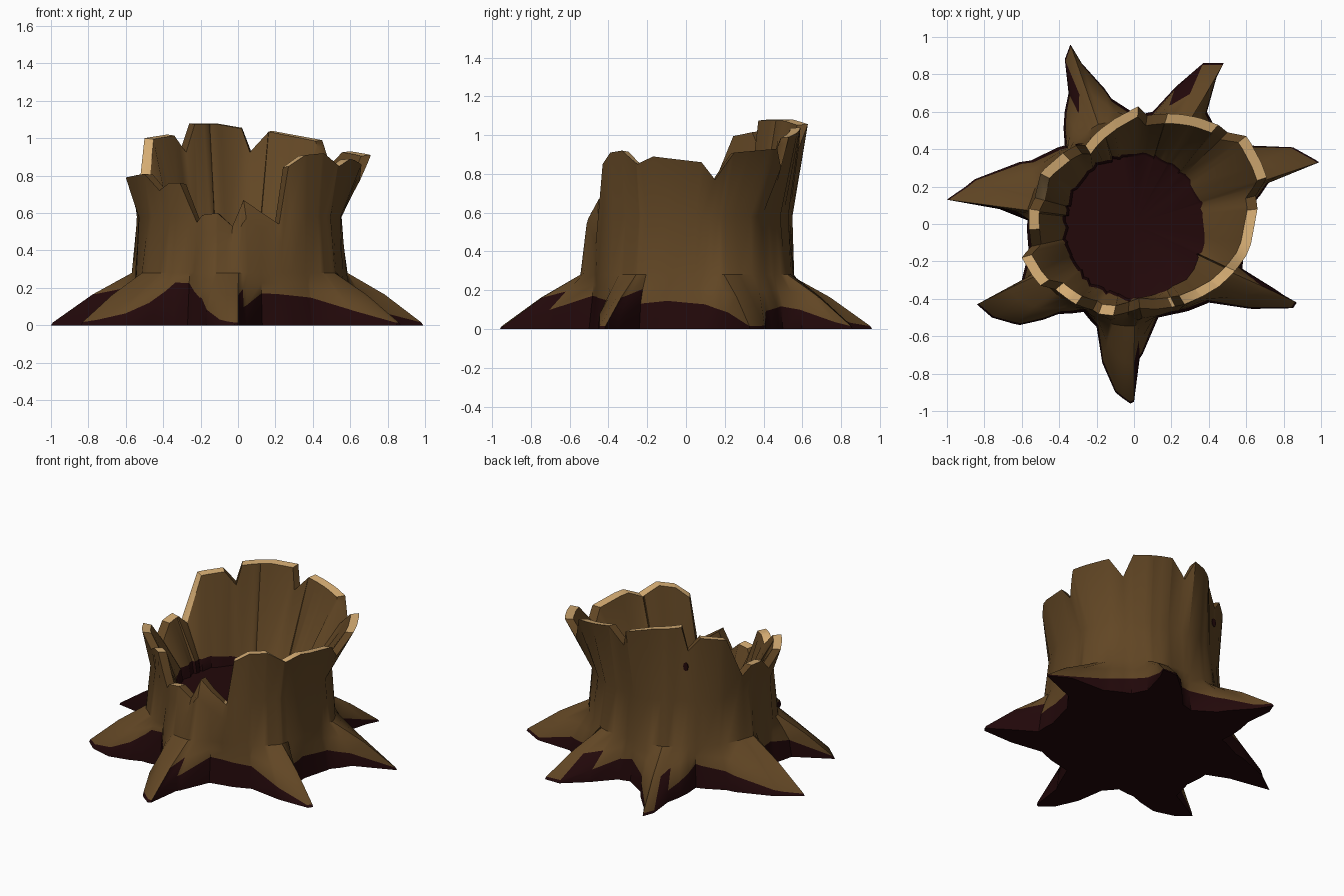
import bpy
import bmesh
import math
import random
from mathutils import Vector

random.seed(4)
cube = bpy.data.objects.get("Cube")
if cube:
    bpy.data.objects.remove(cube, do_unlink=True)


def make_material(name, colour):
    material = bpy.data.materials.new(name)
    material.use_nodes = True
    material.diffuse_color = (*colour, 1)
    shader = material.node_tree.nodes["Principled BSDF"]
    shader.inputs["Base Color"].default_value = (*colour, 1)
    shader.inputs["Roughness"].default_value = 0.9
    return material


bark = make_material("bark brown", (0.122, 0.062, 0.018))
soil = make_material("dark hollow", (0.016, 0.0025, 0.003))
wood = make_material("pale cut wood", (0.66, 0.41, 0.17))
BARK, SOIL, WOOD = range(3)

# Ground outline of the seven spreading roots (x, y)
root_outline = [
    (.58, -.1), (.63, .1), (.72, .22), (.99, .33), (.85, .41), (.6, .42),
    (.44, .5), (.39, .6), (.44, .78), (.48, .86), (.37, .86), (.22, .73),
    (.1, .6), (.02, .58), (-.12, .67), (-.28, .86), (-.34, .96), (-.37, .88),
    (-.35, .7), (-.37, .42), (-.55, .34), (-.85, .24), (-.9, .2), (-1, .13),
    (-.72, .08), (-.57, .02), (-.56, -.15), (-.6, -.3), (-.84, -.43),
    (-.76, -.5), (-.61, -.54), (-.4, -.48), (-.27, -.47), (-.2, -.55),
    (-.17, -.74), (-.1, -.9), (-.02, -.96), (0, -.95), (.03, -.72),
    (.13, -.5), (.22, -.48), (.4, -.42), (.6, -.45), (.85, -.45),
    (.87, -.42), (.8, -.38), (.58, -.24)]

# Broken upper edge (x, y, z)
broken_rim = [
    (.66, .08, .86), (.65, .15, .77), (.71, .25, .91), (.6, .47, .93),
    (.5, .49, .83), (.45, .53, .99), (.18, .59, 1.04), (.07, .58, .93),
    (.02, .63, 1.06), (-.12, .55, 1.08), (-.26, .42, 1.08), (-.31, .42, .93),
    (-.38, .38, 1.02), (-.5, .27, 1), (-.53, .14, .71), (-.56, .08, .77),
    (-.56, -.03, .76), (-.55, -.12, .67), (-.6, -.18, .79), (-.5, -.33, .81),
    (-.42, -.35, .72), (-.37, -.39, .76), (-.31, -.43, .76), (-.22, -.46, .55),
    (-.19, -.48, .59), (-.11, -.49, .6), (-.03, -.47, .53), (.03, -.45, .67),
    (.22, -.44, .54), (.27, -.43, .85), (.36, -.39, .91), (.46, -.33, .92),
    (.54, -.25, .85), (.6, -.17, .89)]


def to_polar(points):
    """Sorted list of (angle, radius, remaining values)."""
    return sorted((math.atan2(p[1], p[0]) % math.tau, math.hypot(p[0], p[1]), *p[2:])
                  for p in points)


def sample(table, angle):
    """Interpolate the values of a closed polar table."""
    first, last = table[0], table[-1]
    closed = ([(last[0] - math.tau, *last[1:])] + table
              + [(first[0] + math.tau, *first[1:])])
    for a, b in zip(closed, closed[1:]):
        if a[0] <= angle <= b[0]:
            t = (angle - a[0]) / max(b[0] - a[0], 1e-6)
            return [u + (v - u) * t for u, v in zip(a[1:], b[1:])]


def relax(values, rounds):
    """Even out the spacing of sorted angles around the circle."""
    for _ in range(rounds):
        before = [values[-1] - math.tau] + values[:-1]
        after = values[1:] + [values[0] + math.tau]
        values = [(a + 2 * v + b) / 4 for a, v, b in zip(before, values, after)]
    return values


def column_profile(angle):
    """(relaxation, radius, height) from the ground up the bark and down inside."""
    foot, = sample(roots, angle)
    rim, height = sample(rims, angle)
    waist = 0.535 + 0.25 * (rim - 0.56)
    # Dark skirt, with a taller stain in one cleft at the front
    stain = 0.1 * max(0, 1 - abs(angle - 4.12) / 0.2)
    skirt = foot - 0.01 - 0.02 * max(0, 0.95 - foot)
    skirt_top = 0.015 + 0.36 * max(0, 0.95 - foot) + stain
    flare = min(waist + 0.02 + 0.04 * (foot - 0.6), skirt - 0.005)
    bulge = 0.04 * max(0, foot - 0.6)
    hollow = 0.375 + 0.03 * max(0, -math.sin(angle)) + random.uniform(-.012, .012)
    return [
        (0, foot, 0),
        (0, skirt, skirt_top),
        (0.1, (skirt + flare) / 2, (skirt_top + 0.28) / 2 + bulge),
        (0.5, flare, 0.28),
        (0.3, waist + random.uniform(-.01, .006), min(0.58, height - 0.1)),
        (0, rim, height),
        (0, rim - 0.055, height - 0.005),
        (0, hollow, 0.43 + 0.07 * max(0, -math.cos(angle))),
        (0, hollow - 0.015, 0.42)]


roots, rims = to_polar(root_outline), to_polar(broken_rim)
angles = []
for angle in sorted(entry[0] for entry in roots + rims):
    if not angles or angle - angles[-1] > 0.003:
        angles.append(angle)

# Hollow trunk with its roots, lofted column by column
bm = bmesh.new()
columns = []
for angle, even in zip(angles, relax(angles, 3)):
    column = []
    for blend, radius, z in column_profile(angle):
        turn = angle + blend * (even - angle)
        column.append(bm.verts.new((radius * math.cos(turn), radius * math.sin(turn), z)))
    columns.append(column)
underside = bm.verts.new((0, 0, 0))
floor_centre = bm.verts.new((0, 0, 0.42))
SKIRT, FLANK, CUT, HOLLOW = 0, 1, 5, 7
spans = [b - a for a, b in zip(angles, angles[1:] + [angles[0] + math.tau])]
for angle, span, left, right in zip(angles, spans, columns, columns[1:] + columns[:1]):
    # One side of each root falls away steeply and stays dark
    drop = (left[0].co.length - right[0].co.length) / span
    for ring in range(len(left) - 1):
        face = bm.faces.new((left[ring], right[ring], right[ring + 1], left[ring + 1]))
        if ring in (SKIRT, HOLLOW) or (ring == FLANK and drop > 1.4):
            face.material_index = SOIL
        elif ring == CUT:
            # Level splinter tops and one long split show pale wood
            run = right[ring].co - left[ring].co
            gentle = abs(run.z) < 0.66 * run.xy.length
            split = 2.63 < angle < 2.87
            face.material_index = WOOD if gentle or split else BARK
    for corners in ((underside, right[0], left[0]), (floor_centre, left[-1], right[-1])):
        bm.faces.new(corners).material_index = SOIL
bmesh.ops.recalc_face_normals(bm, faces=bm.faces)
mesh = bpy.data.meshes.new("stump")
bm.to_mesh(mesh)
bm.free()
stump = bpy.data.objects.new("stump", mesh)
bpy.context.collection.objects.link(stump)
for material in (bark, soil, wood):
    mesh.materials.append(material)

bpy.ops.object.select_all(action='DESELECT')
bpy.context.view_layer.objects.active = stump
stump.select_set(True)
bpy.ops.object.shade_smooth_by_angle(angle=math.radians(40))

# Small dark knot on the back of the trunk
bpy.context.view_layer.update()
hit, spot, normal, _ = stump.ray_cast(Vector((-.8, 1.15, .82)), Vector((.57, -.82, 0)))
if hit:
    bpy.ops.mesh.primitive_cylinder_add(vertices=8, radius=0.025, depth=0.008, location=spot)
    knot = bpy.context.object
    knot.name = "knot"
    knot.rotation_euler = normal.to_track_quat('Z', 'Y').to_euler()
    knot.scale = (0.7, 1.2, 1)
    knot.data.materials.append(soil)
